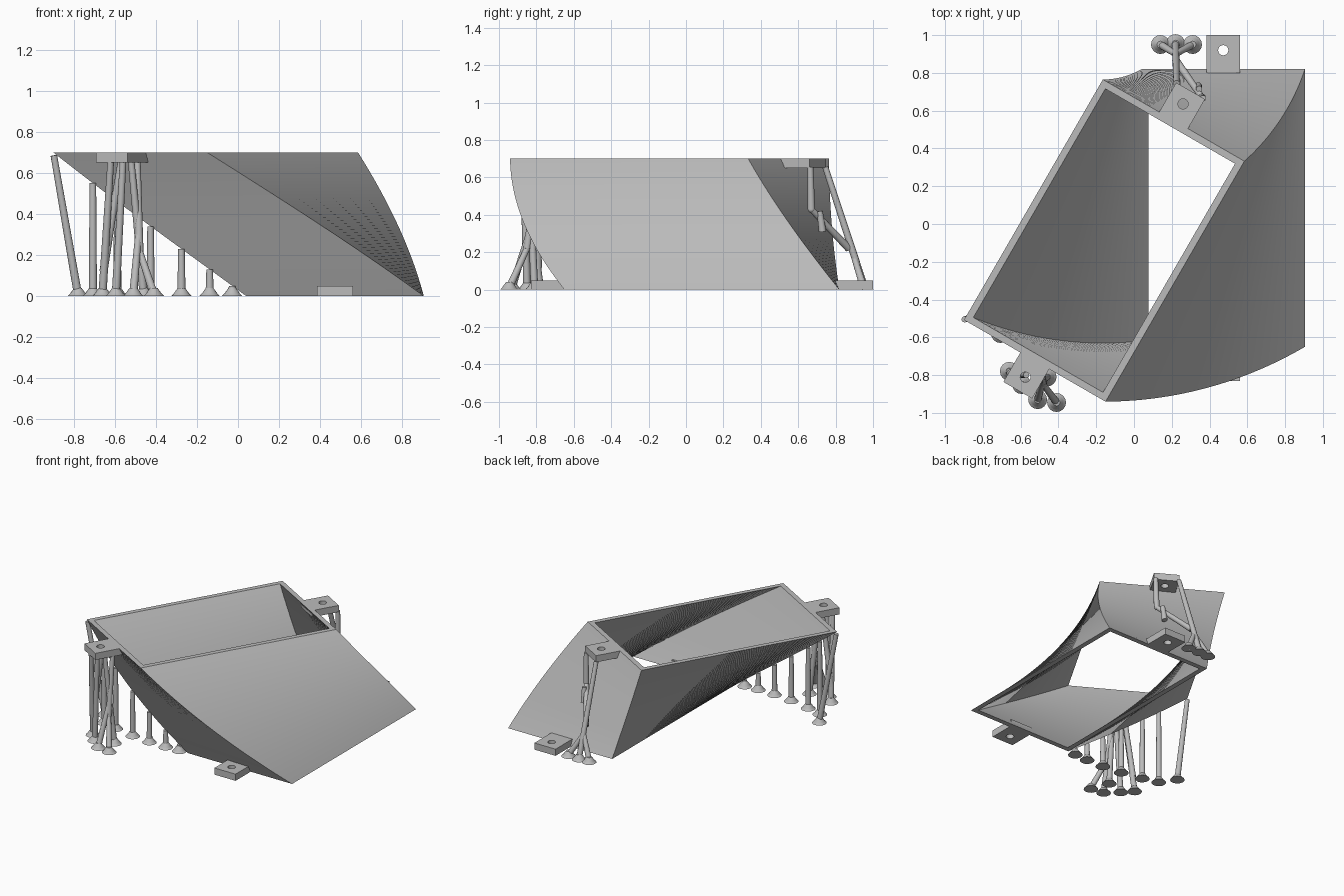
import bpy, bmesh
from math import radians, cos, sin, pi
from mathutils import Vector, Matrix

cube = bpy.data.objects.get("Cube")
if cube:
    bpy.data.objects.remove(cube, do_unlink=True)

HEIGHT, TWIST, SLICES, WALL = 0.70, radians(-30), 48, 0.036
PIVOT = Vector((-0.165, 1.175, 0))
X0, X1, Y0, Y1 = 0.04, 0.905, -0.65, 0.82

grey = bpy.data.materials.new("plain grey")
grey.use_nodes = True
COLOUR = (0.5, 0.5, 0.5, 1)
grey.diffuse_color = COLOUR
grey.node_tree.nodes["Principled BSDF"].inputs["Base Color"].default_value = COLOUR


def twist_matrix(t):
    """Turn about the pivot for a fraction t of the height."""
    return (Matrix.Translation(PIVOT) @ Matrix.Rotation(TWIST * t, 4, 'Z')
            @ Matrix.Translation(-PIVOT))


def add_object(name, bm, smooth=True):
    bmesh.ops.recalc_face_normals(bm, faces=bm.faces)
    mesh = bpy.data.meshes.new(name)
    bm.to_mesh(mesh)
    bm.free()
    obj = bpy.data.objects.new(name, mesh)
    bpy.context.collection.objects.link(obj)
    mesh.materials.append(grey)
    if smooth:
        bpy.ops.object.select_all(action='DESELECT')
        obj.select_set(True)
        bpy.context.view_layer.objects.active = obj
        bpy.ops.object.shade_smooth_by_angle(angle=radians(35))
    return obj


# Twisted open duct: outer and inner rectangles swept around the pivot
def rectangle(inset):
    return [Vector((x, y, 0)) for x, y in (
        (X0 + inset, Y0 + inset), (X1 - inset, Y0 + inset),
        (X1 - inset, Y1 - inset), (X0 + inset, Y1 - inset))]


bm = bmesh.new()
rings = []
for i in range(SLICES + 1):
    t = i / SLICES
    lift = Vector((0, 0, HEIGHT * t))
    rings.append([[bm.verts.new(twist_matrix(t) @ p + lift) for p in rectangle(inset)]
                  for inset in (0, WALL)])
for k in range(4):
    n = (k + 1) % 4
    for low, high in zip(rings, rings[1:]):
        for side in (0, 1):
            bm.faces.new((low[side][k], low[side][n], high[side][n], high[side][k]))
    for outer, inner in (rings[0], rings[-1]):
        bm.faces.new((outer[k], outer[n], inner[n], inner[k]))
add_object("twisted_duct", bm)


# Mounting tabs: square plates with a round bolt hole
def tab(name, t, back):
    half, length, thick, hole, count = 0.088, 0.18, 0.05, 0.027, 24
    mid = (X0 + X1) / 2
    edge, out = (Y1, 1) if back else (Y0, -1)
    square = [(mid - half, edge - out * 0.02), (mid + half, edge - out * 0.02),
              (mid + half, edge + out * length), (mid - half, edge + out * length)]
    circle = [(mid + hole * cos(2 * pi * i / count),
               edge + out * 0.1 + hole * sin(2 * pi * i / count)) for i in range(count)]
    curve = bpy.data.curves.new(name, 'CURVE')
    curve.dimensions, curve.fill_mode, curve.extrude = '2D', 'BOTH', thick / 2
    for loop in (square, circle):
        spline = curve.splines.new('POLY')
        spline.points.add(len(loop) - 1)
        for point, (x, y) in zip(spline.points, loop):
            point.co = (x, y, 0, 1)
        spline.use_cyclic_u = True
    helper = bpy.data.objects.new(name + "_profile", curve)
    bpy.context.collection.objects.link(helper)
    bpy.context.view_layer.update()
    bm = bmesh.new()
    bm.from_mesh(helper.evaluated_get(bpy.context.evaluated_depsgraph_get()).to_mesh())
    bpy.data.objects.remove(helper, do_unlink=True)
    bmesh.ops.remove_doubles(bm, verts=bm.verts, dist=0.0005)
    z = thick / 2 + t * (HEIGHT - thick)
    bm.transform(Matrix.Translation((0, 0, z)) @ twist_matrix(t))
    add_object(name, bm)


for level, t in (("lower", 0), ("upper", 1)):
    tab(level + "_back_tab", t, True)
    tab(level + "_front_tab", t, False)


# Support struts: tapered rods, with a flared foot where they meet the ground
def rod(bm, a, b, r1, r2):
    a, b = Vector(a), Vector(b)
    turn = (b - a).to_track_quat('Z', 'Y').to_matrix().to_4x4()
    bmesh.ops.create_cone(bm, cap_ends=True, segments=16, radius1=r1, radius2=r2,
                          depth=(b - a).length,
                          matrix=Matrix.Translation((a + b) / 2) @ turn)


def strut(name, *path):
    bm = bmesh.new()
    for a, b in zip(path, path[1:]):
        rod(bm, a, b, 0.02, 0.016)
    for p in path[1:-1]:
        bmesh.ops.create_uvsphere(bm, u_segments=12, v_segments=8, radius=0.019,
                                  matrix=Matrix.Translation(p))
    x, y, z = path[0]
    if z < 0.03:
        rod(bm, (x, y, 0), (x, y, 0.012), 0.05, 0.038)
        rod(bm, (x, y, 0.012), (x, y, 0.04), 0.038, 0.018)
    add_object(name, bm)


# Row of upright struts under the overhanging lower corner of the duct
for i, z in enumerate((0.05, 0.13, 0.23, 0.34, 0.46, 0.55)):
    top = twist_matrix(z / HEIGHT) @ Vector((X0, Y0, 0))
    strut(f"edge_strut_{i + 1}", (top.x, top.y, 0.01), (top.x, top.y, z))
strut("corner_strut", (-0.78, -0.47, 0.01), (-0.897, -0.505, 0.685))

# Struts below the upper front tab
strut("front_strut_1", (-0.66, -0.78, 0.01), (-0.62, -0.86, 0.655))
strut("front_strut_2", (-0.595, -0.85, 0.01), (-0.56, -0.87, 0.655))
strut("front_strut_3", (-0.46, -0.81, 0.01), (-0.52, -0.84, 0.655))
strut("front_strut_4", (-0.41, -0.945, 0.01), (-0.48, -0.85, 0.22), (-0.49, -0.79, 0.655))
strut("front_strut_5", (-0.51, -0.93, 0.01), (-0.485, -0.84, 0.3))
strut("front_strut_6", (-0.655, -0.79, 0.12), (-0.57, -0.80, 0.655))

# Struts below the upper back tab
strut("back_strut_1", (0.22, 0.955, 0.01), (0.225, 0.745, 0.655))
strut("back_strut_2", (0.14, 0.95, 0.01), (0.22, 0.90, 0.17))
strut("back_strut_3", (0.31, 0.95, 0.01), (0.22, 0.90, 0.17))
strut("back_strut_4", (0.22, 0.87, 0.22), (0.36, 0.67, 0.43), (0.365, 0.665, 0.655))
strut("back_strut_5", (0.34, 0.73, 0.31), (0.345, 0.715, 0.42))
